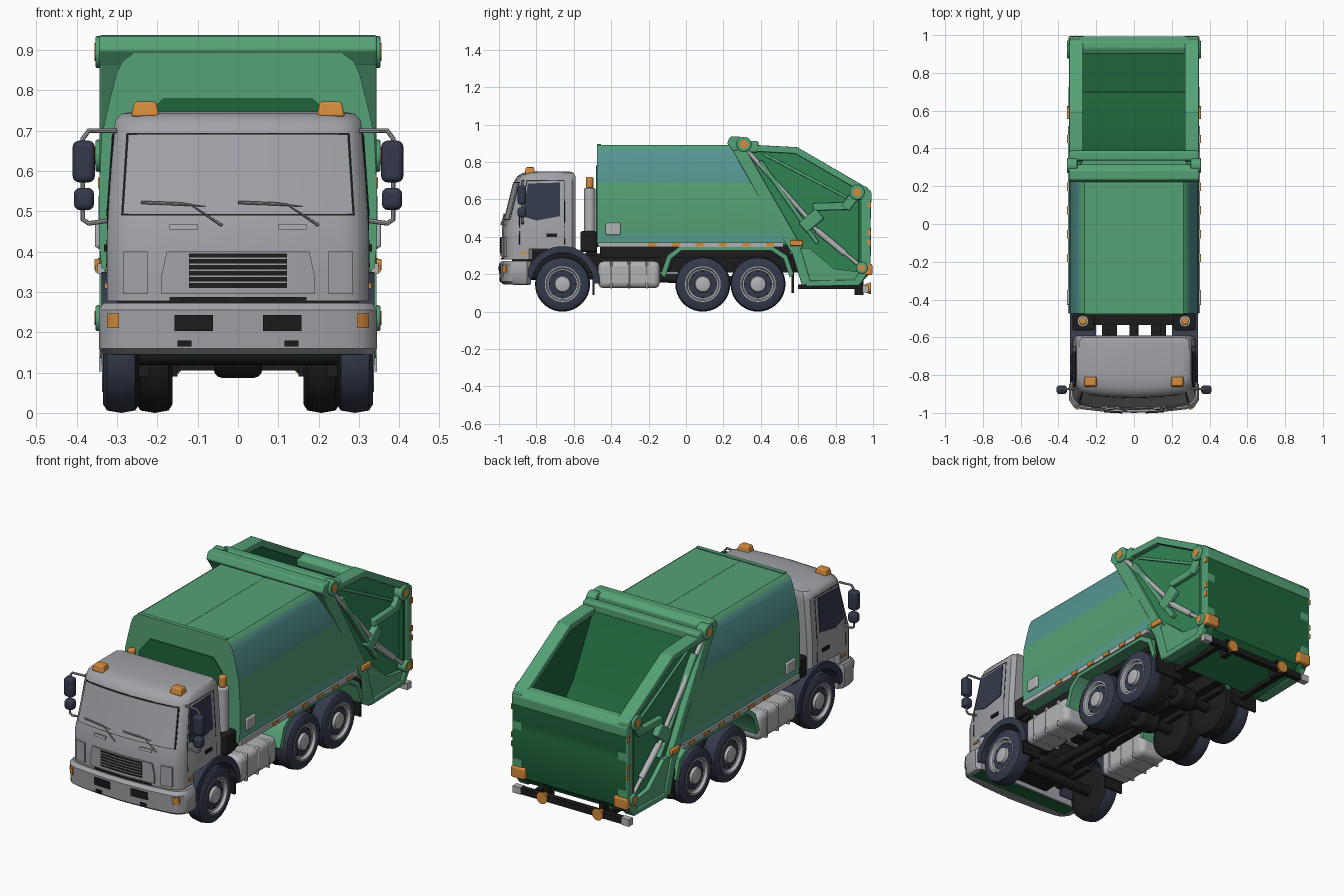
import bpy, bmesh, math
from mathutils import Vector

if "Cube" in bpy.data.objects:
    bpy.data.objects.remove(bpy.data.objects["Cube"])

def mat(name, *rgb):
    m = bpy.data.materials.new(name)
    m.diffuse_color = (*rgb, 1)
    m.use_nodes = True
    m.node_tree.nodes["Principled BSDF"].inputs["Base Color"].default_value = m.diffuse_color
    return m
GREY = mat("cab_grey", .36, .365, .39)
METAL = mat("light_metal", .44, .45, .46)
GREEN = mat("green", .09, .36, .18)
MID = mat("mid_green", .03, .23, .09)
DARK = mat("dark_green", .014, .13, .045)
TEAL = mat("teal", .09, .30, .28)
PALE = mat("pale_teal", .10, .36, .27)
NAVY = mat("dark_navy", .035, .042, .07)
BLACK = mat("black", .012, .012, .013)
ORANGE = mat("orange", .66, .26, .045)

def mk(name, verts, faces, m, bevel=0, mirror=False):
    me = bpy.data.meshes.new(name)
    me.from_pydata([tuple(v) for v in verts], [], faces)
    bm = bmesh.new(); bm.from_mesh(me)
    bmesh.ops.recalc_face_normals(bm, faces=bm.faces)
    bm.to_mesh(me); bm.free()
    me.materials.append(m)
    o = bpy.data.objects.new(name, me)
    bpy.context.collection.objects.link(o)
    if bevel:
        b = o.modifiers.new("bevel", 'BEVEL')
        b.width, b.segments, b.limit_method = bevel, 3, 'ANGLE'
    if mirror:
        o.modifiers.new("mirror", 'MIRROR')
    return o

def rings(name, secs, m, **k):
    """Skin a list of equal rings of points and cap the ends."""
    n = len(secs[0])
    f = [(i*n+j, i*n+(j+1) % n, (i+1)*n+(j+1) % n, (i+1)*n+j) for i in range(len(secs)-1) for j in range(n)]
    f += [tuple(range(n)), tuple(range((len(secs)-1)*n, len(secs)*n))]
    return mk(name, [p for s in secs for p in s], f, m, **k)

def prism(name, yz, x0, x1, m, **k):
    return rings(name, [[(x, y, z) for y, z in yz] for x in (x0, x1)], m, **k)

def box(name, x0, x1, y0, y1, z0, z1, m, **k):
    return prism(name, [(y0, z0), (y1, z0), (y1, z1), (y0, z1)], x0, x1, m, **k)

def beam(name, a, b, w, x0, x1, m, **k):
    a, b = Vector(a), Vector(b)
    d = (b-a).normalized(); n = Vector((-d.y, d.x))*w/2; d = d*w*.3
    return prism(name, [a-d+n, b+d+n, b+d-n, a-d-n], x0, x1, m, **k)

def cyl(name, a, b, r, m, r2=None, n=20, **k):
    a, b = Vector(a), Vector(b)
    q = (b-a).to_track_quat('Z', 'Y')
    ring = lambda c, rr: [c+q @ Vector((rr*math.cos(t*math.tau/n), rr*math.sin(t*math.tau/n), 0)) for t in range(n)]
    return rings(name, [ring(a, r), ring(b, r if r2 is None else r2)], m, **k)

def tube(name, pts, r, m, mirror=True):
    cu = bpy.data.curves.new(name, 'CURVE')
    cu.dimensions, cu.bevel_depth, cu.bevel_resolution, cu.use_fill_caps = '3D', r, 2, True
    s = cu.splines.new('POLY'); s.points.add(len(pts)-1)
    for p, c in zip(s.points, pts):
        p.co = (*c, 1)
    t = bpy.data.objects.new(name + "_path", cu)
    bpy.context.collection.objects.link(t)
    me = bpy.data.meshes.new_from_object(t)
    bpy.data.objects.remove(t)
    me.materials.clear(); me.materials.append(m)
    o = bpy.data.objects.new(name, me); bpy.context.collection.objects.link(o)
    if mirror:
        o.modifiers.new("mirror", 'MIRROR')

def lathe(name, prof, y, z, m, n=36):
    secs = [[(x, y+r*math.cos(t*math.tau/n), z+r*math.sin(t*math.tau/n)) for t in range(n)] for x, r in prof]
    return rings(name, secs, m, mirror=True)

# ---- cab: sections are (z, front y, half width, rear y)
CAB = [(.335, -.985, .325, -.59), (.44, -.985, .325, -.59), (.50, -.967, .322, -.59), (.70, -.917, .308, -.59),
       (.725, -.902, .304, -.592), (.742, -.87, .29, -.60), (.748, -.82, .25, -.62)]
LOW = [(.278, -.985, .325, -.82), (.345, -.985, .325, -.82)]
BUMP = [(.145, -.975, .335, -.83), (.16, -.995, .345, -.83), (.255, -1.0, .345, -.83), (.272, -.985, .335, -.83)]
GRILLE = [(.3, -.985, .325), (.4, -.985, .325)]

def at(tab, z, c):
    z = min(max(z, tab[0][0]), tab[-1][0])
    for a, b in zip(tab, tab[1:]):
        if z <= b[0]:
            return a[c]+(b[c]-a[c])*(z-a[0])/(b[0]-a[0])

def front(tab, x, z):
    f = min(abs(x)/at(tab, z, 2), 1)
    return at(tab, z, 1)+.03*f*f+.04*(max(0, f-.85)/.15)**2

def loft(name, tab, m):
    secs = []
    for z, yf, w, yr in tab:
        s = [(f*w, front(tab, f*w, z), z) for f in (-1, -.98, -.95, -.9, -.8, -.5, 0, .5, .8, .9, .95, .98, 1)]
        secs.append(s+[(w, yr-.02, z), (w-.02, yr, z), (.02-w, yr, z), (-w, yr-.02, z)])
    return rings(name, secs, m)

def patch(name, tab, x0, x1, z0, z1, m, out=.004, taper=1, mirror=False):
    """Thin plate that follows the curved front."""
    n, k, v = 12, 4, []
    for d in (-out, .004):
        for j in range(k+1):
            z = z0+(z1-z0)*j/k
            for i in range(n+1):
                x = (x0+(x1-x0)*i/n)*(1+(taper-1)*j/k)
                v.append((x, front(tab, x, z)+d, z))
    N, W = (n+1)*(k+1), n+1
    f = [(a, a+1, a+W+1, a+W) for o in (0, N) for j in range(k) for a in range(o+j*W, o+j*W+n)]
    edge = [*range(W), *[j*W+n for j in range(1, k+1)], *[k*W+i for i in range(n-1, -1, -1)], *[j*W for j in range(k-1, 0, -1)]]
    f += [(a, b, b+N, a+N) for a, b in zip(edge, edge[1:]+edge[:1])]
    mk(name, v, f, m, mirror=mirror)

loft("cab", CAB, GREY); loft("cab_lower_front", LOW, GREY); loft("front_bumper", BUMP, GREY)
box("bumper_gap", -.3, .3, -.93, -.83, .26, .29, BLACK)
box("cab_underside", -.31, .31, -.92, -.84, .1435, .15, DARK)
patch("windshield_seal", CAB, -.290, .290, .489, .694, BLACK, .002, .955)
patch("windshield", CAB, -.285, .285, .493, .690, GREY, .005, .955)
patch("grille_surround", CAB, -.19, .19, .34, .40, GREY, .008, .93)
patch("grille_surround_low", LOW, -.19, .19, .295, .345, GREY, .008)
patch("grille_black", GRILLE, -.122, .122, .31, .395, BLACK, .010)
for i in range(5):
    patch("grille_slat", GRILLE, -.122, .122, .322+i*.015, .326+i*.015, GREY, .013)
patch("lower_grille_slot", LOW, -.17, .17, .279, .287, BLACK, .003)
patch("corner_vent", [(.28, -.985, .325), (.44, -.985, .325)], .225, .285, .295, .40, GREY, .008, mirror=True)
patch("front_handle", CAB, .10, .17, .455, .468, GREY, .008, mirror=True)
patch("fog_lamp", BUMP, .062, .158, .203, .243, BLACK, mirror=True)
patch("tow_hook", BUMP, .115, .15, .165, .18, BLACK, mirror=True)
patch("turn_signal", BUMP, .295, .325, .21, .247, ORANGE, .006, mirror=True)
for s in (-.24, .0):
    pts = [(s, .522), (s+.10, .518), (s+.16, .512), (s+.12, .518), (s+.2, .465)]
    tube("wiper", [(x, front(CAB, x, z)-.012, z) for x, z in pts], .004, GREY, mirror=False)
rings("roof_beacon", [[(.23+sx*w, -.835+sy*w*.8, z) for sx, sy in ((-1, -1), (1, -1), (1, 1), (-1, 1))]
                      for z, w in ((.735, .035), (.772, .027))], ORANGE, bevel=.006, mirror=True)

# doors
side = lambda y, z, d=.0: (at(CAB, z, 2)+d, y, z)
win = [(-.875, .51), (-.80, .487), (-.675, .51), (-.675, .69), (-.845, .685)]
rings("door_window", [[side(y, z, d) for y, z in win] for d in (-.004, .004)], NAVY, mirror=True)
tube("door_seam", [side(y, z) for y, z in [(-.89, .36), (-.89, .50), (-.85, .70), (-.65, .70), (-.65, .50), (-.65, .36)]], .002, BLACK)
box("door_handle", .322, .332, -.745, -.69, .40, .418, BLACK, mirror=True)
box("side_marker", .32, .331, -.885, -.85, .308, .322, ORANGE, mirror=True)

# mirrors
tube("mirror_arm", [(.30, -.87, .70), (.37, -.875, .70), (.385, -.875, .68), (.385, -.875, .48), (.37, -.875, .47), (.315, -.87, .478)], .006, GREY)
box("upper_mirror", .355, .41, -.90, -.855, .572, .675, NAVY, bevel=.015, mirror=True)
box("lower_mirror", .357, .407, -.90, -.855, .503, .558, NAVY, bevel=.015, mirror=True)

# front fender arch
arc = lambda r, a0, a1: [(-.66+r*math.cos(math.radians(a0+(a1-a0)*i/16)), .15+r*math.sin(math.radians(a0+(a1-a0)*i/16))) for i in range(17)]
prism("front_fender", arc(.2, 0, 170)+arc(.165, 170, 0), .2, .338, NAVY, mirror=True)
box("front_mud_flap", .22, .33, -.50, -.488, .09, .2, BLACK, mirror=True)
box("rear_mud_flap", .17, .33, .565, .577, .10, .30, BLACK, mirror=True)

# wheels
tyre = [(.245, .08), (.245, .125), (.255, .141), (.29, .147), (.325, .141), (.335, .125), (.335, .095), (.32, .088)]
rim = [(.26, .095), (.337, .095), (.337, .088), (.322, .083), (.315, .06), (.318, .045), (.334, .04), (.338, .028), (.338, .001)]
for y in (-.66, .09, .385):
    t = lathe("tyre", tyre, y, .147, NAVY)
    t.data.materials.append(BLACK)
    for p in t.data.polygons:
        p.material_index = int(p.center.x < .255)
    lathe("wheel_rim", rim, y, .147, METAL)
    for i in range(8):
        a = i*math.tau/8
        c = (y+.07*math.cos(a), .147+.07*math.sin(a))
        cyl("rim_hole", (.31, *c), (.321, *c), .006, BLACK, n=10, mirror=True)
    cyl("axle", (-.25, y, .147), (.25, y, .147), .028, BLACK)
    box("leaf_spring", .13, .17, y-.13, y+.13, .18, .21, BLACK, bevel=.01, mirror=True)
    if y > 0:
        lathe("inner_tyre", [(x-.083, r) for x, r in tyre], y, .147, BLACK)
        cyl("differential", (-.06, y, .147), (.06, y, .147), .06, BLACK, bevel=.02)

# chassis and equipment between the axles
box("chassis_rail", .09, .14, -.92, .9, .21, .31, BLACK, mirror=True)
box("subframe", -.27, .27, -.46, .56, .29, .35, BLACK)
box("rear_cab_crossbar", -.3, .3, -.535, -.475, .30, .42, BLACK)
box("engine", -.12, .12, -.85, -.6, .17, .34, BLACK, bevel=.02)
cyl("drive_shaft", (0, -.6, .2), (0, .385, .16), .025, BLACK)
for y in (-.35, -.1, .24, .6):
    cyl("cross_tube", (-.16, y, .24), (.16, y, .24), .025, BLACK)
box("side_tank", .17, .335, -.47, -.14, .125, .27, METAL, bevel=.03, mirror=True)
for y in (-.40, -.305, -.21):
    box("tank_strap", .168, .337, y-.007, y+.007, .123, .272, METAL, bevel=.03, mirror=True)
box("stack_base", .21, .325, -.565, -.475, .32, .43, BLACK, bevel=.01, mirror=True)
cyl("intake_stack", (.27, -.515, .42), (.27, -.515, .66), .03, METAL, bevel=.006, mirror=True)
cyl("stack_lamp", (.27, -.515, .66), (.27, -.515, .72), .02, ORANGE, bevel=.008, mirror=True)

# refuse body, coloured by height
half = [(.31, .345), (.338, .36), (.345, .42), (.345, .55), (.338, .69), (.322, .76), (.302, .84), (.287, .872), (.262, .89)]
prof = half+[(-x, z) for x, z in reversed(half)]
yr = lambda z: .26+(.89-z)*.58
body = rings("refuse_body", [[(x, -.475, z) for x, z in prof], [(x, yr(z), z) for x, z in prof]], GREEN)
for m in (TEAL, PALE):
    body.data.materials.append(m)
for p in body.data.polygons:
    if abs(p.normal.x) > .5:
        p.material_index = 1 if .69 < p.center.z < .872 else 2 if p.center.z < .42 else 0
prism_pts = [(-.27, .42), (.27, .42), (.25, .70), (.2, .765), (.185, .78), (-.185, .78), (-.2, .765), (-.25, .70)]
rings("body_front_recess", [[(x, y, z) for x, z in prism_pts] for y in (-.481, -.47)], DARK)
box("roof_front_lip", -.262, .262, -.477, -.455, .885, .895, GREEN)
box("roof_seam", -.002, .002, -.45, .22, .888, .891, GREEN)
box("side_rail", .33, .349, -.47, .52, .345, .37, METAL, mirror=True)
for i in range(6):
    y = -.18+i*.126
    box("rail_marker", .34, .354, y-.022, y+.022, .348, .367, ORANGE, mirror=True)
box("side_locker", .335, .355, -.43, -.35, .41, .475, METAL, bevel=.006, mirror=True)
out = [(-.135, .2), (-.10, .30), (-.04, .345), (.47, .345), (.54, .30), (.575, .2)]
prism("rear_fender", out+[(y*.94+.014, z-.018) for y, z in reversed(out)], .15, .343, GREEN, mirror=True)

# tailgate side walls and rims
wall = [(.28, .89), (.59, .87), (.96, .655), (.98, .62), (.98, .2), (.93, .15), (.64, .135), (.56, .335)]
prism("tailgate_wall", wall, .285, .312, MID, mirror=True)
prism("hopper_inner_wall", wall, .279, .286, DARK, mirror=True)
for a, b, w, x0 in [((.34, .875), (.59, .862), .035, .27), ((.59, .862), (.955, .65), .035, .27), ((.962, .635), (.962, .225), .05, .285),
                    ((.962, .225), (.92, .165), .04, .285), ((.92, .155), (.65, .15), .03, .285), ((.27, .89), (.585, .34), .065, .285),
                    ((.40, .80), (.70, .37), .022, .285), ((.585, .34), (.64, .16), .05, .285), ((.42, .84), (.86, .61), .015, .30)]:
    beam("tailgate_rim", a, b, w, x0, .343 if w > .016 else .32, GREEN, bevel=.005, mirror=True)
prism("tailgate_lower_panel", [(.57, .34), (.66, .34), (.79, .23), (.94, .21), (.93, .15), (.64, .137)], .29, .335, GREEN, mirror=True)
for y, z, r in [(.31, .895, .04), (.915, .638, .04), (.94, .235, .032)]:
    cyl("pivot_boss", (.30, y, z), (.354, y, z), r, GREEN, bevel=.006, mirror=True)
    cyl("pivot_cap", (.35, y, z), (.356, y, z), r*.55, ORANGE, mirror=True)

# packer arms and rams
beam("packer_arm", (.91, .63), (.86, .565), .05, .31, .34, GREEN, bevel=.006, mirror=True)
beam("packer_arm", (.87, .565), (.69, .56), .04, .31, .338, GREEN, bevel=.006, mirror=True)
beam("packer_block", (.64, .46), (.70, .51), .07, .31, .346, GREEN, bevel=.01, mirror=True)
cyl("upper_ram", (.33, .32, .87), (.33, .66, .49), .012, METAL, mirror=True)
cyl("lower_ram_rod", (.33, .66, .47), (.33, .93, .245), .010, METAL, mirror=True)
cyl("lower_ram_barrel", (.328, .70, .435), (.328, .85, .31), .016, METAL, mirror=True)
box("tailgate_marker", .338, .356, .555, .625, .352, .382, ORANGE, bevel=.004, mirror=True)
for z in (.57, .42, .37):
    box("post_marker", .34, .347, .97, .99, z-.014, z+.014, ORANGE, mirror=True)

# top crossbeams, hopper and rear panel
prism("top_crossbeam", [(.22, .90), (.235, .935), (.285, .937), (.315, .915), (.315, .86), (.25, .86)], -.345, .345, GREEN, bevel=.006)
box("rear_crossbeam", -.345, .345, .335, .388, .85, .912, GREEN, bevel=.012)
prism("hopper_slope", [(.36, .87), (.39, .87), (.56, .56), (.70, .42), (.66, .38), (.52, .53)], -.28, .28, DARK)
prism("hopper_base", [(.57, .36), (.66, .395), (.94, .395), (.95, .2), (.92, .145), (.64, .137)], -.288, .288, MID)
box("hopper_floor", -.28, .28, .65, .94, .39, .399, DARK)
prism("rear_panel", [(.92, .15), (.965, .19), (.988, .30), (.988, .45), (.982, .47), (.988, .50), (.988, .62), (.92, .62)], -.335, .335, DARK)
prism("rear_panel_cap", [(.90, .62), (.90, .655), (.93, .672), (.965, .668), (.993, .635), (.993, .585), (.96, .585)], -.342, .342, GREEN, bevel=.006)
box("tail_lamp", .265, .345, .955, .996, .195, .255, ORANGE, bevel=.008, mirror=True)

# rear underrun bar
box("underrun_bar", -.30, .30, .945, .975, .105, .138, BLACK)
box("underrun_end", .30, .345, .943, .977, .103, .14, METAL, mirror=True)
box("underrun_bracket", .15, .18, .90, .95, .09, .2, BLACK, mirror=True)
box("lower_frame", .20, .23, .6, .95, .12, .145, BLACK, mirror=True)
cyl("bar_lamp", (.165, .955, .125), (.165, .988, .125), .02, ORANGE, r2=.032, mirror=True)

# smooth shading with sharp edges kept
bpy.ops.object.select_all(action='DESELECT')
for o in bpy.context.scene.objects:
    o.select_set(True)
    bpy.context.view_layer.objects.active = o
bpy.ops.object.shade_smooth_by_angle(angle=math.radians(35))
